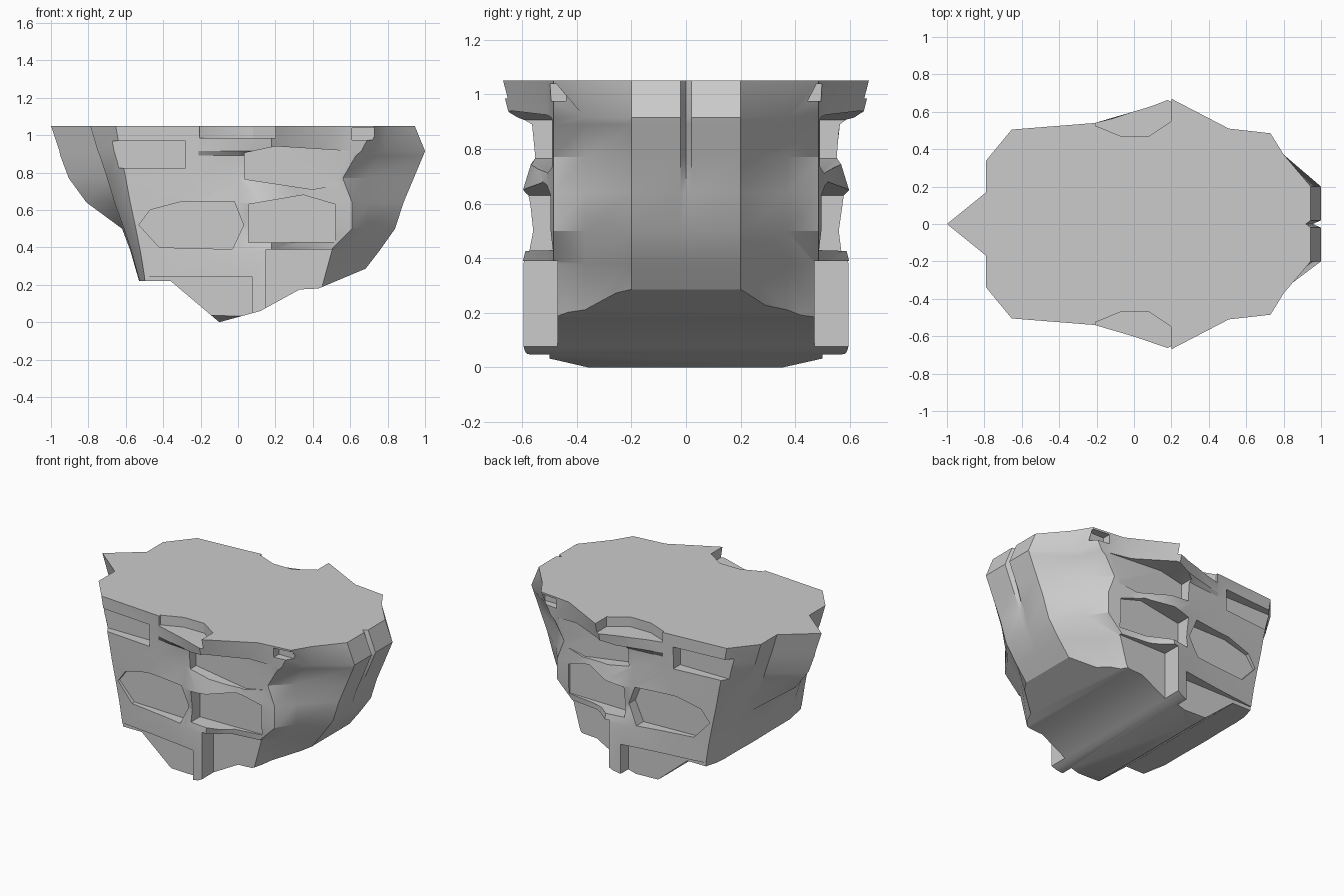
import bpy, bmesh

if "Cube" in bpy.data.objects:
    bpy.data.objects.remove(bpy.data.objects["Cube"])

def skin(name, rows):
    """Closed solid through matching rings of 3D points."""
    bm = bmesh.new()
    rows = [[bm.verts.new(p) for p in row] for row in rows]
    n = len(rows[0])
    for a, b in zip(rows, rows[1:]):
        for i in range(n):
            j = (i + 1) % n
            bm.faces.new((a[i], a[j], b[j], b[i]))
    bm.faces.new(rows[0][::-1])
    bm.faces.new(rows[-1])
    bm.normal_update()
    if bm.calc_volume(signed=True) < 0:
        bmesh.ops.reverse_faces(bm, faces=bm.faces)
    me = bpy.data.meshes.new(name)
    bm.to_mesh(me)
    bm.free()
    ob = bpy.data.objects.new(name, me)
    bpy.context.collection.objects.link(ob)
    return ob

def outline(prow, left, corner, nose, bulge, shrink=1):
    """Half outline from the left prow to the right-end groove, mirrored across y."""
    mix = lambda a, b, t: a + (b - a) * t
    groove = .025 * max(0, nose - .86) / .08
    half = [(prow, 0), (left, .17), (left, .34), (mix(left, -.45, .4), .505), (-.21, .54),
            (0, mix(.54, bulge, .5)), (.18, bulge), (corner - .15 - corner * .1, .51),
            (corner, .485), (mix(corner, nose, .33), .37), (nose, .2), (nose, .02),
            (nose - groove, 0)]
    half = [(x, y * shrink) for x, y in half]
    return half + [(x, -y) for x, y in reversed(half[1:-1])]

def prism(points, offset):
    moved = [tuple(a + b for a, b in zip(p, offset)) for p in points]
    return skin("cutter", [points, moved])

def cut(ob, cutter):
    cutter.hide_render = True
    mod = ob.modifiers.new("cut", "BOOLEAN")
    mod.operation = "DIFFERENCE"
    mod.solver = "MANIFOLD"
    mod.object = cutter
    bpy.context.view_layer.objects.active = ob
    bpy.ops.object.modifier_apply(modifier=mod.name)
    bpy.data.objects.remove(cutter)

# Rock body: height, then prow, left side, corner, nose and side bulge
levels = [
    (1.05, -1, -.79, .73, .945, .68),
    (.915, -.955, -.75, .66, 1, .645),
    (.89, -.95, -.74, .63, .99, .58),
    (.77, -.905, -.70, .56, .94, .56),
    (.64, -.81, -.66, .61, .885, .60),
    (.50, -.62, -.61, .61, .84, .57),
    (.38, -.575, -.57, .49, .755, .60),
    (.05, -.48, -.48, .40, .50, .60),
]
rings = [[(x, y, z) for x, y in outline(*size)] for z, *size in levels]
rings.append([(x, y, -.02) for x, y in outline(-.46, -.46, .38, .45, .6, .5)])
rock = skin("floating_rock", rings)

# Sloping underside
under = [(-.9, .22), (-.36, .22), (-.1, 0), (.12, .06), (.33, .175), (.43, .18),
         (.62, .26), (1.1, .46), (1.1, -.3), (-.9, -.3)]
cut(rock, prism([(x, -1, z) for x, z in under], (0, 2, 0)))

# Side recesses: wall depth, then (x, z) outline
def box(x0, x1, z0, z1):
    return [(x0, z0), (x1, z0), (x1, z1), (x0, z1)]

recesses = [
    (.46, box(-.70, -.28, .825, .97)),
    (.49, [(.035, .905), (.20, .94), (.60, .915), (.53, .735), (.40, .71), (.035, .765)]),
    (.49, [(-.53, .52), (-.47, .60), (-.30, .645), (-.02, .645), (.03, .52), (-.03, .39), (-.42, .40)]),
    (.48, [(.055, .63), (.35, .68), (.52, .63), (.52, .43), (.055, .425)]),
    (.47, box(.15, .60, -.1, .39)),
    (.50, box(-.60, .075, -.1, .245)),
    (.44, box(.61, .73, .975, 1.038)),
]
# Notch in the rim of the top, as (x, y)
notch = [(-.205, .525), (-.07, .47), (.08, .47), (.20, .55), (.20, .9), (-.205, .9)]
for s in (-1, 1):
    for depth, shape in recesses:
        cut(rock, prism([(x, s * depth, z) for x, z in shape], (0, s * .5, 0)))
    cut(rock, prism([(x, s * y, .985) for x, y in notch], (0, 0, .2)))

# Smooth faces with crisp rock edges
bpy.ops.object.select_all(action="DESELECT")
rock.select_set(True)
bpy.context.view_layer.objects.active = rock
bpy.ops.object.shade_smooth_by_angle(angle=.5)
